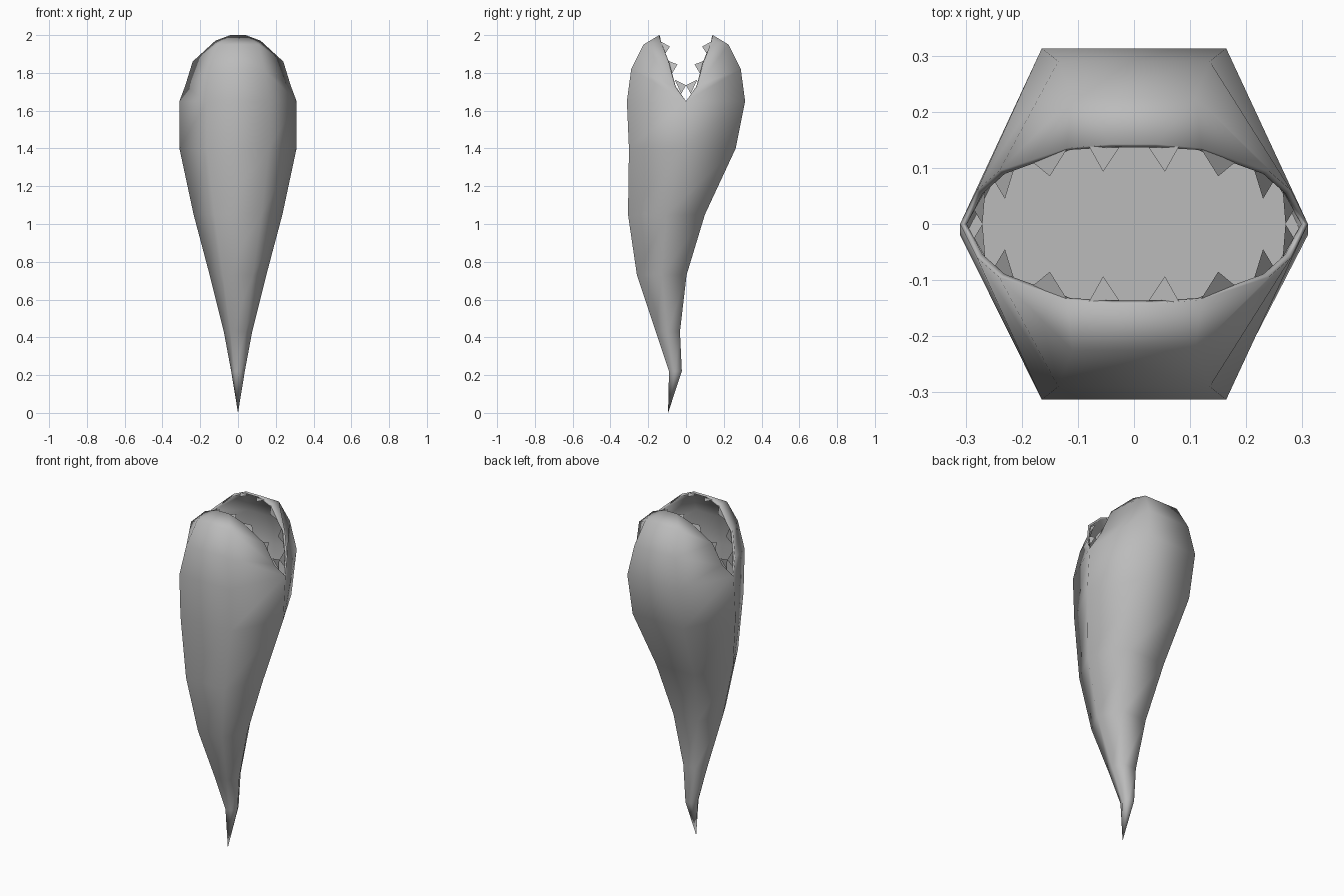
import bpy
import bmesh

cube = bpy.data.objects.get("Cube")
if cube:
    bpy.data.objects.remove(cube, do_unlink=True)

grey = bpy.data.materials.new("plain_grey")
grey.use_nodes = True
grey.diffuse_color = (0.5, 0.5, 0.5, 1)
grey.node_tree.nodes["Principled BSDF"].inputs["Base Color"].default_value = (0.5, 0.5, 0.5, 1)


def finish(name, bm, smooth):
    mesh = bpy.data.meshes.new(name)
    for face in bm.faces:
        face.smooth = smooth
    bm.to_mesh(mesh)
    bm.free()
    mesh.materials.append(grey)
    obj = bpy.data.objects.new(name, mesh)
    bpy.context.collection.objects.link(obj)
    return obj


def hexagon(bm, z, half_width, front, back):
    middle = (front + back) / 2
    inner = half_width * 0.53
    outline = [(half_width, middle), (inner, back), (-inner, back),
               (-half_width, middle), (-inner, front), (inner, front)]
    return [bm.verts.new((x, y, z)) for x, y in outline]


# Body: hexagonal rings growing up from the tail tip
# height, half width, front y, back y
RINGS = [(0.22, 0.036, -0.09, -0.022), (0.43, 0.075, -0.16, -0.032),
         (0.73, 0.15, -0.26, 0.003), (1.05, 0.235, -0.307, 0.1),
         (1.4, 0.31, -0.302, 0.263), (1.65, 0.31, -0.313, 0.313)]
body = bmesh.new()
tip = body.verts.new((0, -0.095, 0))
rings = [hexagon(body, *ring) for ring in RINGS]
for i in range(6):
    j = (i + 1) % 6
    body.faces.new((tip, rings[0][j], rings[0][i]))
    for low, high in zip(rings, rings[1:]):
        body.faces.new((low[i], low[j], high[j], high[i]))

# Jaws: each row runs lip, cheek, cheek, lip; the last row is the top lip
JAW_ROWS = [((0.28, 0.06, 1.73), (0.135, 0.29, 1.82)),
            ((0.24, 0.095, 1.86), (0.11, 0.225, 1.95)),
            ((0.12, 0.135, 1.97), (0.04, 0.142, 2.0))]
top = rings[-1]
for side, base in ((1, top[:4]), (-1, [top[0], top[5], top[4], top[3]])):
    previous = base
    for lip, cheek in JAW_ROWS:
        points = [(sx * p[0], side * p[1], p[2])
                  for sx, p in ((1, lip), (1, cheek), (-1, cheek), (-1, lip))]
        row = [body.verts.new(p) for p in points]
        for k in range(3):
            body.faces.new((previous[k], previous[k + 1], row[k + 1], row[k]))
        previous = row
bmesh.ops.recalc_face_normals(body, faces=body.faces)
skin = finish("body", body, True)
shell = skin.modifiers.new("lip_thickness", "SOLIDIFY")
shell.thickness = 0.012
shell.offset = -1

# Throat floor inside the mouth
throat = bmesh.new()
throat.faces.new(hexagon(throat, 1.45, 0.3, -0.295, 0.27))
finish("throat", throat, True)

# Teeth: flat triangles along the lips, repeated in all four quarters
TEETH = [((0.08, 0.138, 1.985), (0.025, 0.138, 1.985), (0.055, 0.093, 1.985)),
         ((0.12, 0.133, 1.965), (0.19, 0.118, 1.89), (0.15, 0.085, 1.94)),
         ((0.21, 0.11, 1.87), (0.25, 0.078, 1.79), (0.23, 0.045, 1.845)),
         ((0.265, 0.06, 1.765), (0.285, 0.025, 1.69), (0.27, 0.0, 1.735))]
teeth = bmesh.new()
for sx in (1, -1):
    for sy in (1, -1):
        for tooth in TEETH:
            corners = [teeth.verts.new((sx * x, sy * y, z)) for x, y, z in tooth]
            face = teeth.faces.new(corners)
            face.normal_update()
            if face.normal.z < 0:
                face.normal_flip()
finish("teeth", teeth, False)
